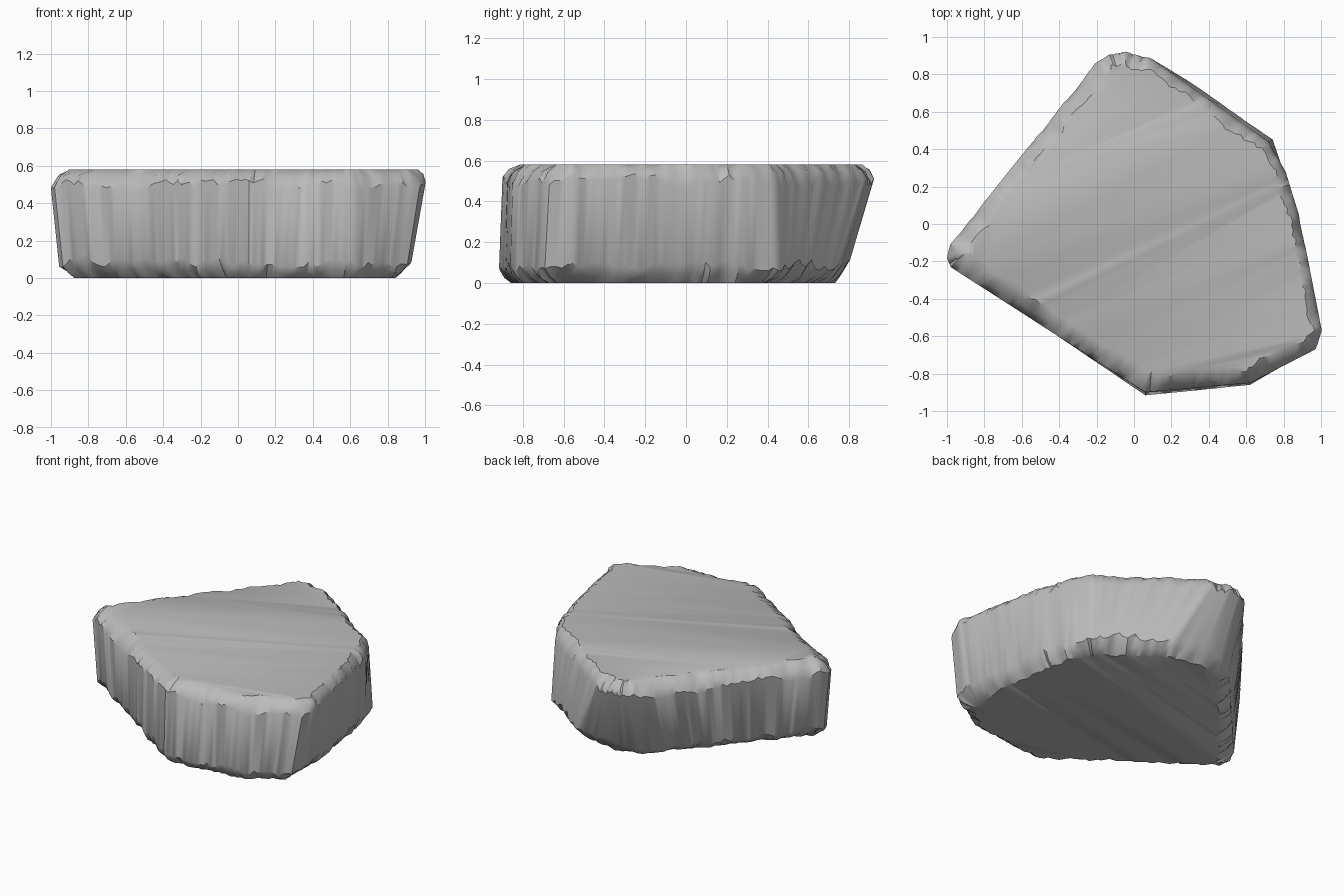
import bpy, bmesh, random
from mathutils import Vector

random.seed(7)
if "Cube" in bpy.data.objects:
    bpy.data.objects.remove(bpy.data.objects["Cube"])

HEIGHT = 0.58
LOW, HIGH = 0.1, 0.48      # heights at which the corner outlines apply
STEP = 0.035               # spacing of the chipped columns

# Corners: upper x, y, lower x, y, top chip inset, bottom chip inset
CORNERS = [
    (.06, -.9, .06, -.915, .1, .06),
    (.62, -.85, .62, -.86, .08, .06),
    (.97, -.67, .91, -.69, .08, .09),
    (1, -.57, .93, -.58, .06, .1),
    (.93, -.2, .89, -.2, .05, .07),
    (.88, .05, .85, .05, .05, .07),
    (.81, .28, .8, .28, .06, .07),
    (.72, .44, .74, .45, .06, .1),
    (.1, .88, .29, .765, .06, .08),
    (-.04, .915, .04, .8, .06, .08),
    (-.13, .9, -.1, .78, .06, .07),
    (-.21, .85, -.21, .71, .09, .08),
    (-.98, -.11, -.94, -.12, .09, .1),
    (-1, -.18, -.96, -.18, .12, .14),
    (-.98, -.23, -.94, -.24, .1, .1),
]


def wobble(amount):
    return random.uniform(-amount, amount)


def resample():
    """Walk the outline and return evenly spaced interpolated columns."""
    columns = []
    for a, b in zip(CORNERS, CORNERS[1:] + CORNERS[:1]):
        a, b = Vector(a), Vector(b)
        count = max(2, round((b - a).length / STEP))
        columns += [a.lerp(b, i / count) for i in range(count)]
    return columns


def inward(columns, i):
    """Inward direction of the outline, averaged over nearby columns."""
    ahead = columns[(i + 2) % len(columns)]
    behind = columns[i - 2]
    along = (ahead - behind)
    return Vector((-along[1], along[0])).normalized()


def drift(count, amount):
    """Jagged chip noise: a random walk around zero."""
    values, value = [], 0
    for _ in range(count):
        value = value * 0.6 + wobble(amount)
        values.append(value)
    return values


def build_stone():
    columns = resample()
    n = len(columns)
    low_noise, high_noise = drift(n, .022), drift(n, .022)
    top_noise, bottom_noise = drift(n, .014), drift(n, .014)
    bm = bmesh.new()
    rings = [[] for _ in range(6)]
    for i, c in enumerate(columns):
        upper, lower = Vector(c[:2]), Vector(c[2:4])
        top_inset = max(.025, c[4] + top_noise[i])
        bottom_inset = max(.03, c[5] + bottom_noise[i])
        side_low = max(.06, .085 + low_noise[i])
        side_high = min(.535, .5 + high_noise[i])
        normal = inward(columns, i)
        # height and inset from the bottom rim up to the top rim
        levels = [
            (0, bottom_inset),
            (side_low * .42 + wobble(.008), bottom_inset * .4 + wobble(.006)),
            (side_low, 0),
            (side_high, 0),
            (side_high + (HEIGHT - side_high) * .6, top_inset * .36 + wobble(.006)),
            (HEIGHT, top_inset),
        ]
        for ring, (z, inset) in zip(rings, levels):
            t = (min(max(z, .06), .5) - LOW) / (HIGH - LOW)
            p = lower.lerp(upper, t) + normal * inset
            ring.append(bm.verts.new((p.x, p.y, z)))
    # chipped bands and side facets
    for below, above in zip(rings, rings[1:]):
        for i in range(n):
            j = (i + 1) % n
            bm.faces.new((below[i], below[j], above[j], above[i]))
    # flat worn top and bottom
    bm.faces.new(rings[-1])
    bm.faces.new(reversed(rings[0]))
    bmesh.ops.recalc_face_normals(bm, faces=bm.faces)
    mesh = bpy.data.meshes.new("stone_slab")
    bm.to_mesh(mesh)
    bm.free()
    return mesh


# Stone material
stone = bpy.data.materials.new("stone_grey")
stone.use_nodes = True
grey = (0.5, 0.5, 0.5, 1)
stone.diffuse_color = grey
shader = next(node for node in stone.node_tree.nodes if node.type == "BSDF_PRINCIPLED")
shader.inputs["Base Color"].default_value = grey
shader.inputs["Roughness"].default_value = 0.9

# Slab object
slab = bpy.data.objects.new("stone_slab", build_stone())
bpy.context.collection.objects.link(slab)
slab.data.materials.append(stone)
bpy.context.view_layer.objects.active = slab
slab.select_set(True)
bpy.ops.object.shade_smooth_by_angle(angle=0.6)
